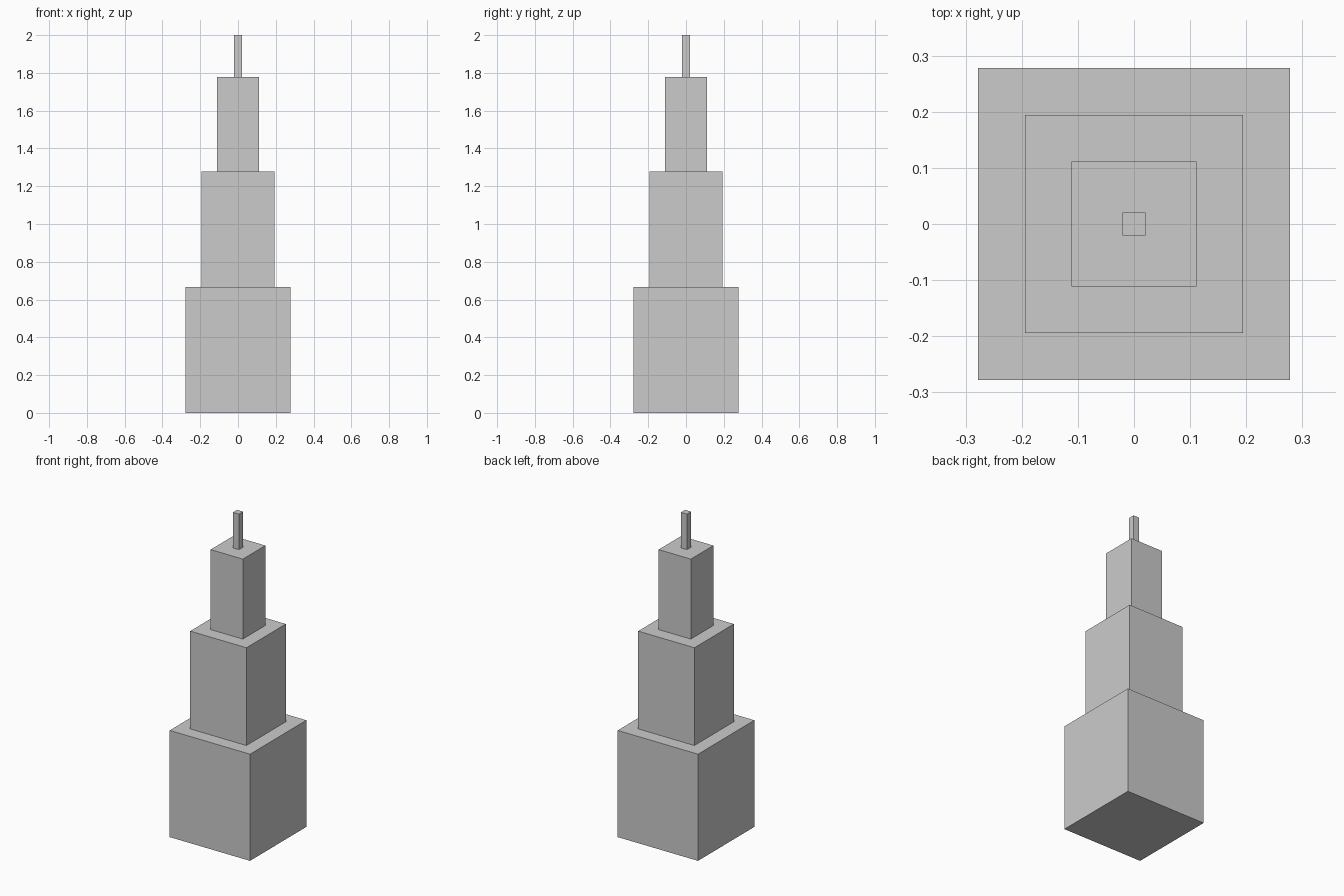
import bpy

if "Cube" in bpy.data.objects:
    bpy.data.objects.remove(bpy.data.objects["Cube"])

# Stepped square tower: (name, half width, height), stacked from the ground up
tiers = [
    ("base_tier", 0.2778, 0.6667),
    ("middle_tier", 0.1944, 0.6111),
    ("upper_tier", 0.1111, 0.5),
    ("mast", 0.0208, 0.2222),
]

z = 0.0
for name, half, height in tiers:
    bpy.ops.mesh.primitive_cube_add(size=1, location=(0, 0, z + height / 2))
    tier = bpy.context.object
    tier.name = name
    tier.scale = (2 * half, 2 * half, height)
    bpy.ops.object.transform_apply(location=False, rotation=False, scale=True)
    z += height
